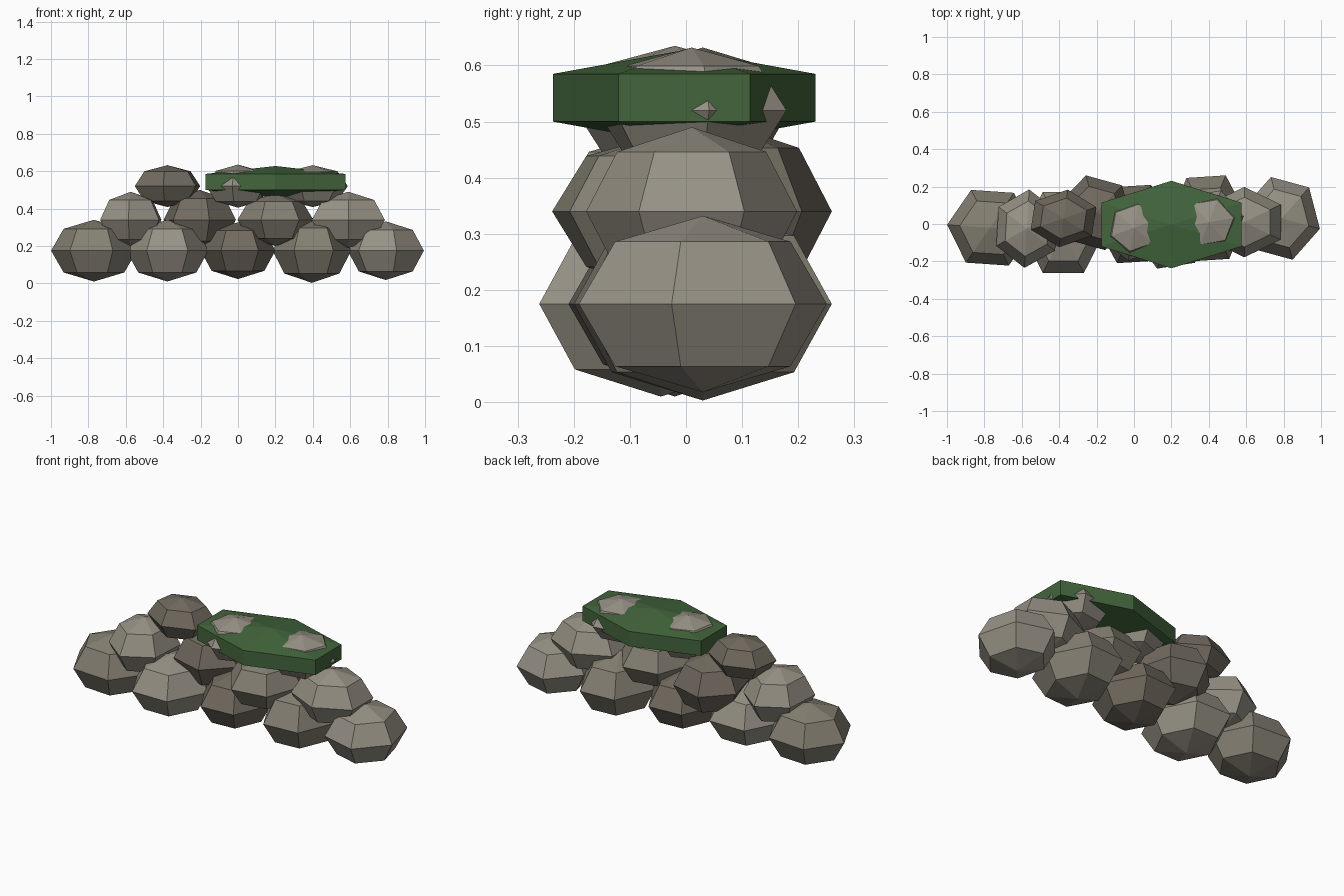
import bpy, bmesh
from math import sin, cos, pi, radians

if "Cube" in bpy.data.objects:
    bpy.data.objects.remove(bpy.data.objects["Cube"])


def material(name, rgb):
    m = bpy.data.materials.new(name)
    m.diffuse_color = (*rgb, 1)
    m.use_nodes = True
    m.node_tree.nodes["Principled BSDF"].inputs["Base Color"].default_value = m.diffuse_color
    return m


STONE = [material("stone_light", (0.31, 0.285, 0.235)),
         material("stone_mid", (0.235, 0.215, 0.17)),
         material("stone_dark", (0.165, 0.145, 0.115))]
MOSS = material("moss", (0.055, 0.13, 0.045))


def lump(name, centre, radii, phase, rings, mat):
    """Faceted six-sided ball, turned by phase and then stretched."""
    bm = bmesh.new()
    bottom, top = bm.verts.new((0, 0, -1)), bm.verts.new((0, 0, 1))
    loops = []
    for r in range(1, rings):
        lat = -pi / 2 + pi * r / rings
        loops.append([bm.verts.new((cos(lat) * cos(a), cos(lat) * sin(a), sin(lat)))
                      for a in (radians(phase + 60 * s) for s in range(6))])
    for s in range(6):
        t = (s + 1) % 6
        bm.faces.new((bottom, loops[0][t], loops[0][s]))
        bm.faces.new((top, loops[-1][s], loops[-1][t]))
        for lo, hi in zip(loops, loops[1:]):
            bm.faces.new((lo[s], lo[t], hi[t], hi[s]))
    for v in bm.verts:
        v.co = [c + k * p for c, k, p in zip(centre, radii, v.co)]
    me = bpy.data.meshes.new(name)
    bm.to_mesh(me)
    bm.free()
    me.materials.append(mat)
    ob = bpy.data.objects.new(name, me)
    bpy.context.collection.objects.link(ob)


# Each course: centre height, then stones (x, y, rx, ry, rz, phase, shade)
COURSES = {
    "bottom": (0.175, [(-0.77, -0.02, 0.23, 0.225, 0.165, -4, 1),
                       (-0.378, -0.045, 0.22, 0.25, 0.165, 0, 0),
                       (0.0, 0.0, 0.2, 0.235, 0.152, 3, 2),
                       (0.395, 0.03, 0.21, 0.258, 0.172, 3, 1),
                       (0.79, 0.03, 0.21, 0.23, 0.157, -14, 0)]),
    "middle": (0.34, [(-0.573, -0.025, 0.182, 0.21, 0.15, 26, 0),
                      (-0.205, 0.06, 0.2, 0.207, 0.16, -15, 2),
                      (0.2, -0.03, 0.205, 0.225, 0.14, 8, 1),
                      (0.59, 0.01, 0.225, 0.188, 0.15, 30, 0)]),
    "top": (0.52, [(-0.377, 0.03, 0.19, 0.155, 0.112, 23, 2),
                   (0.0, -0.02, 0.18, 0.18, 0.115, 20, 0),
                   (0.4, 0.01, 0.19, 0.18, 0.112, 10, 0)]),
}
for course, (z, stones) in COURSES.items():
    for i, (x, y, rx, ry, rz, phase, shade) in enumerate(stones):
        lump(f"{course}_stone_{i + 1}", (x, y, z), (rx, ry, rz), phase, 4, STONE[shade])

# Flat moss cushion draped over the top course
lump("moss_patch", (0.2, -0.003, 0.5425), (0.5, 0.27, 0.085), 30, 3, MOSS)
